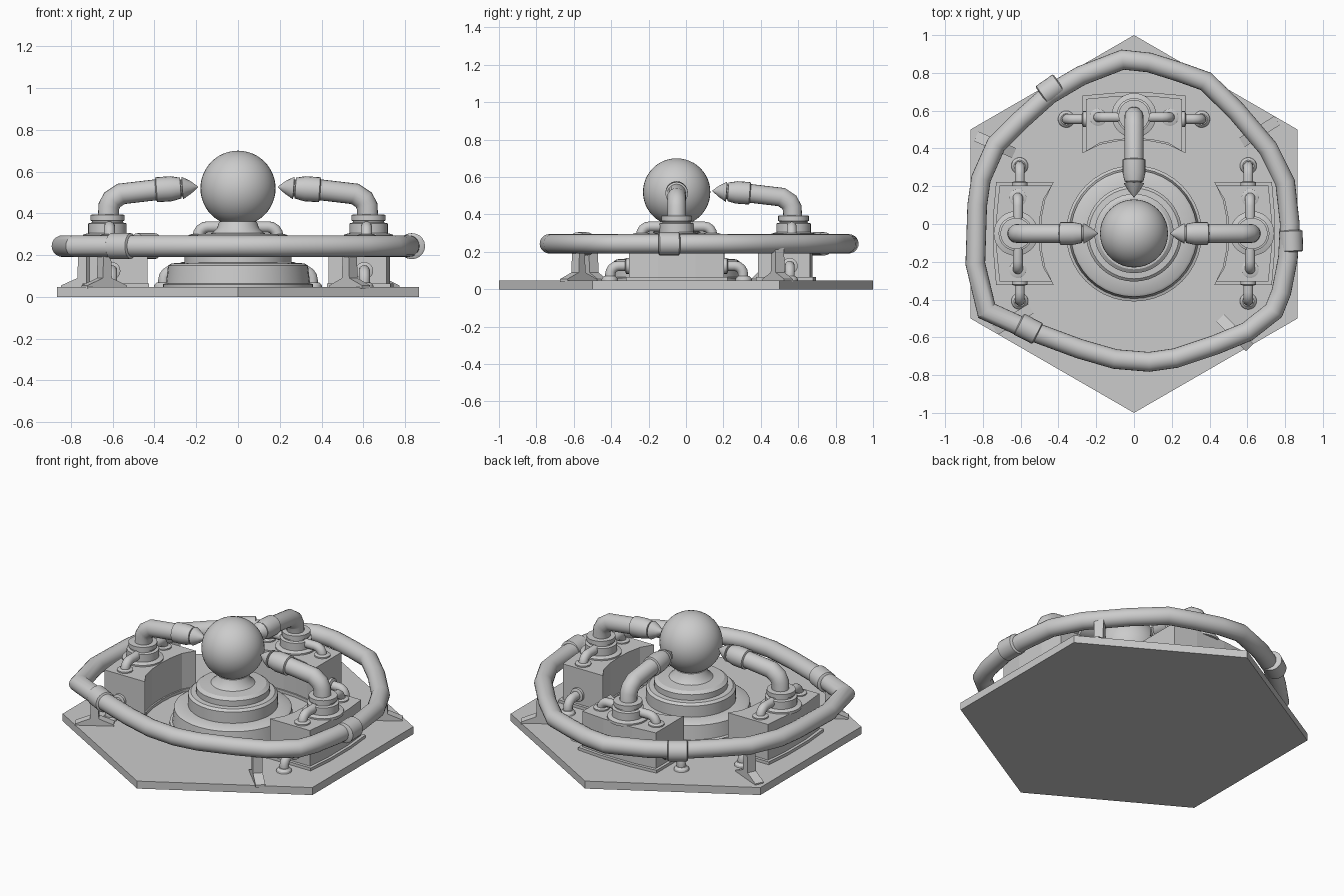
import bpy, bmesh
from math import cos, sin, pi, radians, atan2
from mathutils import Vector, Matrix

if "Cube" in bpy.data.objects:
    bpy.data.objects.remove(bpy.data.objects["Cube"])

CENTRE = Vector((0, -0.05, 0))


def finish(name, bm, mat=Matrix(), smooth=True):
    bmesh.ops.recalc_face_normals(bm, faces=bm.faces)
    me = bpy.data.meshes.new(name)
    bm.to_mesh(me)
    bm.free()
    me.transform(mat)
    ob = bpy.data.objects.new(name, me)
    bpy.context.collection.objects.link(ob)
    if smooth:
        bpy.ops.object.select_all(action='DESELECT')
        ob.select_set(True)
        bpy.context.view_layer.objects.active = ob
        bpy.ops.object.shade_smooth_by_angle(angle=radians(32))
    return ob


def skin(name, rings, closed, mat, smooth=True):
    """Bridge a list of equal point rings; cap the ends unless closed."""
    bm = bmesh.new()
    vs = [[bm.verts.new(p) for p in r] for r in rings]
    n = len(vs[0])
    for i in range(len(vs) if closed else len(vs) - 1):
        a, b = vs[i], vs[(i + 1) % len(vs)]
        for k in range(n):
            bm.faces.new((a[k], a[(k + 1) % n], b[(k + 1) % n], b[k]))
    if not closed:
        bm.faces.new(vs[0])
        bm.faces.new(vs[-1])
    return finish(name, bm, mat, smooth)


def lathe(name, profile, mat=Matrix(), sides=32):
    rings = [[(r * cos(2 * pi * k / sides), r * sin(2 * pi * k / sides), z)
              for k in range(sides)] for r, z in profile]
    return skin(name, rings, False, mat)


def pipe(name, path, r, normal, mat=Matrix(), closed=False, sides=14):
    """Sweep a circle along a planar path lying across the given normal."""
    pts, nrm, m = [Vector(p) for p in path], Vector(normal), len(path)
    rings = []
    for i, p in enumerate(pts):
        a = p - pts[i - 1] if closed or i > 0 else pts[1] - p
        b = pts[(i + 1) % m] - p if closed or i < m - 1 else a
        a, b = a.normalized(), b.normalized()
        t = (a + b).normalized()
        side = t.cross(nrm) / max(t.dot(a), 0.7)
        rings.append([p + r * (cos(2 * pi * k / sides) * side + sin(2 * pi * k / sides) * nrm)
                      for k in range(sides)])
    return skin(name, rings, closed, mat)


def prism(name, outline, z0, z1, mat=Matrix()):
    rings = [[(x, y, z) for x, y in outline] for z in (z0, z1)]
    return skin(name, rings, False, mat, False)


# hexagonal base plate
prism("base_plate", [(cos(pi / 2 + k * pi / 3), sin(pi / 2 + k * pi / 3)) for k in range(6)], 0, 0.047)

# stepped central pedestal
lathe("pedestal", [(.36, .04), (.36, .06), (.345, .065), (.335, .15), (.32, .16), (.255, .165),
                   (.255, .235), (.24, .248), (.21, .25), (.21, .285), (.19, .3), (.125, .305),
                   (.1, .33), (.09, .36)], Matrix.Translation(CENTRE), 40)

# central ball
bm = bmesh.new()
bmesh.ops.create_uvsphere(bm, u_segments=40, v_segments=24, radius=0.18)
finish("ball", bm, Matrix.Translation(CENTRE + Vector((0, 0, 0.52))))


def emitter(tag, angle):
    """One emitter unit; local +x points away from the pedestal."""
    M = Matrix.Translation(CENTRE) @ Matrix.Rotation(radians(angle), 4, 'Z')

    # block with a concave inner wall, on a thin flange
    def block_outline(grow):
        inner = [(.43, -.262), (.475, -.18), (.493, -.09), (.498, 0), (.493, .09), (.475, .18), (.43, .262)]
        outer = [(.72, .262), (.735, .1), (.735, -.1), (.72, -.262)]
        return [(x - grow * .5, y + (grow if y > .2 else -grow if y < -.2 else 0)) for x, y in inner] + \
               [(x + grow, y + (grow if y > .2 else -grow if y < -.2 else 0)) for x, y in outer]
    prism(tag + "_block_flange", block_outline(0.01), .045, .065, M)
    prism(tag + "_block", block_outline(-0.008), .06, .288, M)

    # stepped collar on the block
    lathe(tag + "_collar", [(.118, .28), (.118, .297), (.1, .303), (.092, .305), (.092, .352), (.075, .356),
                            (.075, .363), (.082, .366), (.082, .393), (.05, .395)],
          M @ Matrix.Translation((.625, 0, 0)), 28)

    # bent arm pipe
    pipe(tag + "_arm", [(.622, 0, .36), (.618, 0, .435), (.602, 0, .465), (.56, 0, .493), (.33, 0, .52)],
         .05, (0, 1, 0), M, sides=20)

    # nozzle with pointed tip, aimed at the ball
    N = M @ Matrix.Translation((.39, 0, .513)) @ Matrix.Rotation(radians(-86), 4, 'Y')
    lathe(tag + "_nozzle", [(.05, -.005), (.06, 0), (.06, .07), (.05, .115), (.04, .117), (.04, .122),
                            (.054, .124), (.03, .165), (.001, .2)], N, 20)

    # small elbow pipes and their flanges, both sides
    for s, side in ((1, "a"), (-1, "b")):
        def elbow(name, y0, y1, z0, z1, r, x):
            c = .045
            path = [(x, s * y0, z1), (x, s * (y1 - c), z1)]
            path += [(x, s * (y1 - c + c * sin(t)), z1 - c + c * cos(t)) for t in (.4, .8, 1.2, pi / 2)]
            path += [(x, s * y1, z0)]
            pipe(name, path, r, (1, 0, 0), M)
        elbow(f"{tag}_ground_pipe_{side}", .24, .355, .04, .125, .027, .605)
        lathe(f"{tag}_ground_flange_{side}", [(.046, .04), (.042, .058), (.03, .07)],
              M @ Matrix.Translation((.605, s * .358, 0)), 20)
        lathe(f"{tag}_wall_flange_{side}", [(.042, 0), (.042, .02), (.03, .025)],
              M @ Matrix.Translation((.605, s * .25, .125)) @ Matrix.Rotation(-s * pi / 2, 4, 'X'), 20)
        elbow(f"{tag}_top_pipe_{side}", .07, .19, .28, .335, .027, .615)
        lathe(f"{tag}_top_flange_{side}", [(.046, .28), (.046, .296), (.03, .302)],
              M @ Matrix.Translation((.615, s * .19, 0)), 20)


for tag, angle in (("right", 0), ("back", 90), ("left", 180)):
    emitter(tag, angle)

# irregular outer ring pipe
RZ = 0.243
ring = [(-.06, .87), (.08, .855), (.24, .805), (.38, .755), (.54, .6), (.71, .4), (.8, .22), (.825, 0),
        (.815, -.18), (.78, -.36), (.74, -.46), (.6, -.57), (.43, -.64), (.22, -.71), (.08, -.73),
        (-.1, -.715), (-.29, -.66), (-.56, -.56), (-.78, -.46), (-.84, -.21), (-.83, .1), (-.81, .24),
        (-.73, .42), (-.6, .55), (-.45, .685), (-.28, .785)]
pipe("outer_ring", [(x, y, RZ) for x, y in ring], .052, (0, 0, 1), closed=True, sides=20)

# ring couplings
for i, (x, y, a) in enumerate(((-.44, .71, 35), (.832, -.09, 92), (-.56, -.555, -27))):
    h = .052
    M = Matrix.Translation((x, y, RZ)) @ Matrix.Rotation(radians(a), 4, 'Z') @ Matrix.Rotation(pi / 2, 4, 'Y')
    lathe(f"ring_coupling_{i}", [(.052, -h - .006), (.062, -h), (.062, h), (.052, h + .006)], M, 20)

# ring supports: wedge foot with a post
for i, (x, y, a) in enumerate(((-.735, .42, -24), (.665, .49, 32), (-.64, -.505, 31), (.535, -.575, -45))):
    M = Matrix.Translation((x, y, 0)) @ Matrix.Rotation(radians(a), 4, 'Z')
    prof = [(-.11, .04), (.11, .04), (.11, .055), (.025, .09), (.02, .22), (-.02, .22), (-.025, .09), (-.11, .055)]
    skin(f"ring_support_{i}", [[(u, w, z) for u, z in prof] for w in (-.028, .028)], False, M, False)
